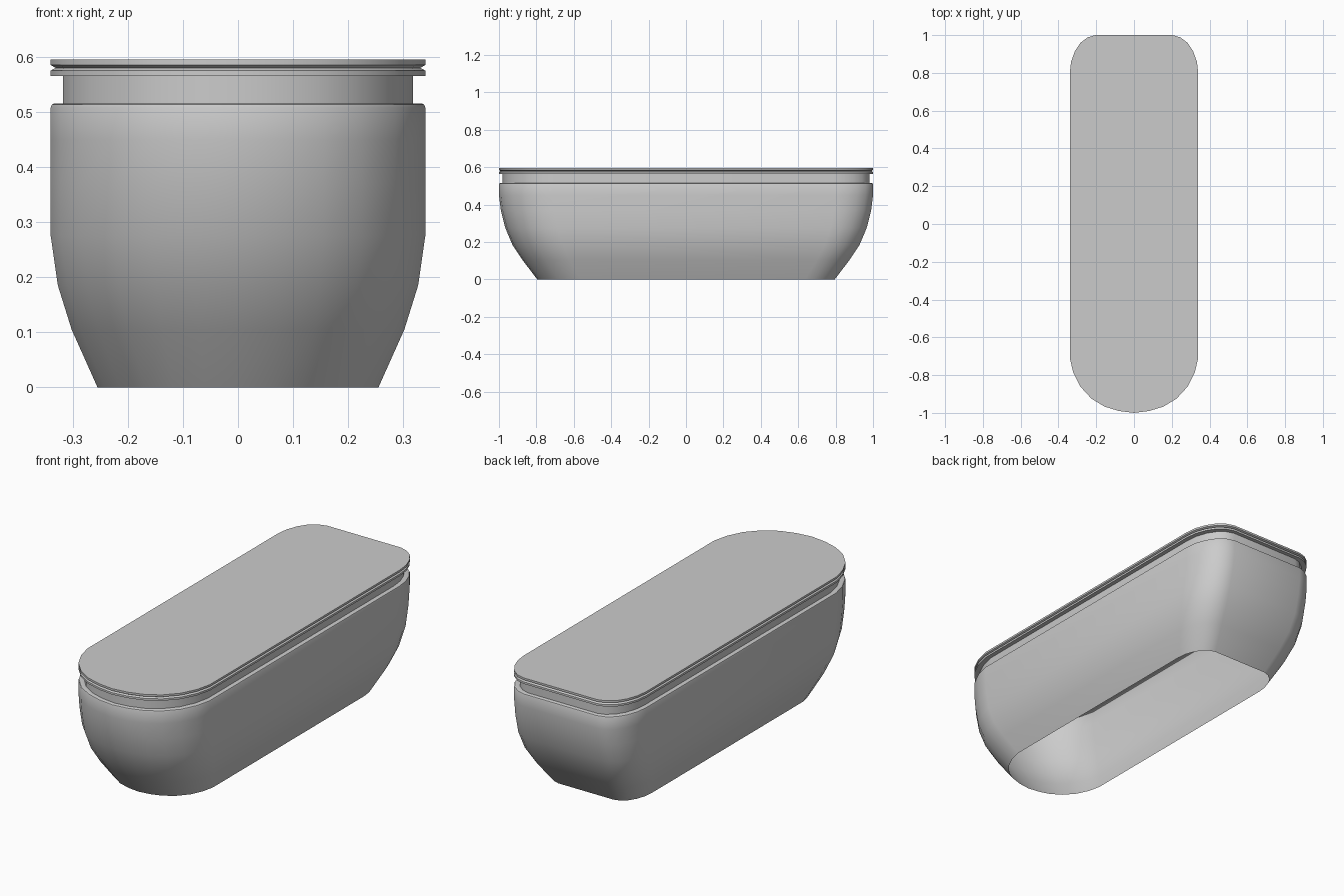
import bpy, bmesh

if "Cube" in bpy.data.objects:
    bpy.data.objects.remove(bpy.data.objects["Cube"])

# Half outline of the rim in plan: rounded bow at -y, flat stern at +y
HALF = [(0, -1), (0.08, -0.99), (0.155, -0.967), (0.225, -0.925), (0.285, -0.86),
        (0.322, -0.785), (0.34, -0.71), (0.34, 0.80), (0.333, 0.86),
        (0.313, 0.915), (0.283, 0.96), (0.245, 0.988), (0.205, 1)]
OUTLINE = HALF + [(-x, y) for x, y in reversed(HALF[1:])]


def loft(name, rings, cap=False):
    """Skin the outline through (half width, half length, z) rings, bottom to top."""
    bm = bmesh.new()
    loops = [[bm.verts.new((x / 0.34 * w, y * l, z)) for x, y in OUTLINE]
             for w, l, z in rings]
    n = len(OUTLINE)
    for a, b in zip(loops, loops[1:]):
        for i in range(n):
            j = (i + 1) % n
            bm.faces.new((a[i], a[j], b[j], b[i]))
    if cap:
        bm.faces.new(loops[-1])
    mesh = bpy.data.meshes.new(name)
    bm.to_mesh(mesh)
    bm.free()
    obj = bpy.data.objects.new(name, mesh)
    bpy.context.collection.objects.link(obj)
    bpy.ops.object.select_all(action='DESELECT')
    obj.select_set(True)
    bpy.context.view_layer.objects.active = obj
    bpy.ops.object.shade_smooth_by_angle(angle=0.61)
    return obj


# Open-bottomed hull, flaring up to a rounded shoulder and ledge
loft("hull", [(0.255, 0.795, 0), (0.302, 0.875, 0.105), (0.327, 0.928, 0.185),
              (0.34, 0.966, 0.275), (0.34, 0.99, 0.37), (0.34, 1, 0.45),
              (0.34, 1, 0.508), (0.338, 0.998, 0.513), (0.334, 0.994, 0.515),
              (0.318, 0.98, 0.515)])

# Recessed neck between hull and lid
loft("neck", [(0.318, 0.98, 0.515), (0.318, 0.98, 0.565)])

# Lid with a V-shaped groove round its edge
loft("lid", [(0.318, 0.98, 0.565), (0.34, 1, 0.565), (0.34, 1, 0.575),
             (0.331, 0.991, 0.58), (0.34, 1, 0.585), (0.34, 1, 0.595)], cap=True)
